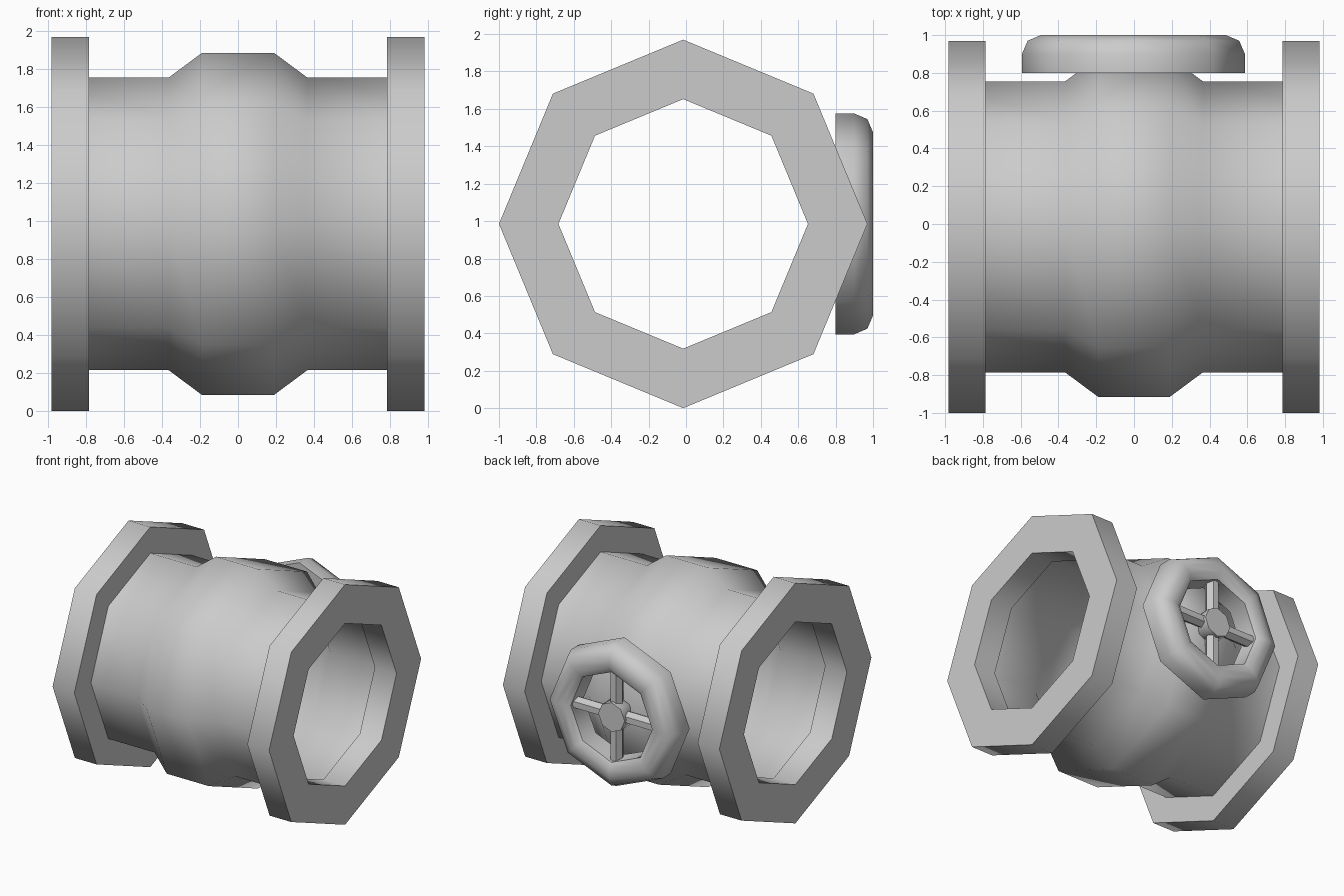
import bpy, bmesh, math
from mathutils import Vector

if "Cube" in bpy.data.objects:
    bpy.data.objects.remove(bpy.data.objects["Cube"])

CY, CZ = -0.015, 0.985      # pipe axis
SIDES = 8


def finish(name, bm):
    bmesh.ops.recalc_face_normals(bm, faces=bm.faces[:])
    me = bpy.data.meshes.new(name)
    bm.to_mesh(me)
    bm.free()
    ob = bpy.data.objects.new(name, me)
    bpy.context.collection.objects.link(ob)
    bpy.ops.object.select_all(action='DESELECT')
    ob.select_set(True)
    bpy.context.view_layer.objects.active = ob
    bpy.ops.object.shade_smooth_by_angle(angle=math.radians(50))
    return ob


def lathe(name, profile, axis, center, closed=True):
    """Spin a list of (position along axis, radius) into an eight-sided solid."""
    bm = bmesh.new()
    rings = []
    for a, r in profile:
        ring = []
        for i in range(SIDES):
            t = 2 * math.pi * i / SIDES
            c, s = r * math.cos(t), r * math.sin(t)
            p = Vector((a, c, s)) if axis == 'X' else Vector((c, a, s))
            ring.append(bm.verts.new(p + Vector(center)))
        rings.append(ring)
    n = len(rings)
    for k in range(n if closed else n - 1):
        r0, r1 = rings[k], rings[(k + 1) % n]
        for i in range(SIDES):
            j = (i + 1) % SIDES
            bm.faces.new((r0[i], r0[j], r1[j], r1[i]))
    if not closed:
        bm.faces.new(rings[0])
        bm.faces.new(rings[-1])
    return finish(name, bm)


pipe_center = (0, CY, CZ)

# Pipe with the bulged middle, hollow all the way through
outer = [(-0.79, 0.77), (-0.365, 0.77), (-0.19, 0.9)]
inner = [(-0.79, 0.69), (-0.365, 0.69), (-0.19, 0.82)]
mirror = lambda pts: [(-a, r) for a, r in reversed(pts)]
lathe("valve_body", outer + mirror(outer) + inner_rev if (inner_rev := None) else
      outer + mirror(outer) + [(-a, r) for a, r in inner] + list(reversed(inner)),
      'X', pipe_center)

# End flanges
for side, s in (("left", -1), ("right", 1)):
    lathe(side + "_flange",
          [(s * 0.785, 0.667), (s * 0.785, 0.985), (s * 0.982, 0.985), (s * 0.982, 0.667)],
          'X', pipe_center)

# Handwheel on the back: rim, hub, spokes
wheel_center = (-0.003, 0, CZ)
lathe("handwheel_rim",
      [(0.80, 0.59), (0.90, 0.59), (0.97, 0.56), (1.0, 0.49),
       (1.0, 0.42), (0.97, 0.37), (0.80, 0.37)], 'Y', wheel_center)
lathe("handwheel_hub",
      [(0.78, 0.06), (0.86, 0.12), (0.97, 0.12)], 'Y', wheel_center, closed=False)

bm = bmesh.new()
for q in range(4):
    t = q * math.pi / 2
    d = Vector((math.cos(t), 0, math.sin(t)))
    side = Vector((-math.sin(t), 0, math.cos(t)))
    rings = []
    for dist in (0.08, 0.39):
        c = Vector((wheel_center[0], 0.9, CZ)) + d * dist
        rings.append([bm.verts.new(c + side * 0.05 * math.cos(k * math.pi / 3)
                                   + Vector((0, 0.055 * math.sin(k * math.pi / 3), 0)))
                      for k in range(6)])
    for k in range(6):
        j = (k + 1) % 6
        bm.faces.new((rings[0][k], rings[0][j], rings[1][j], rings[1][k]))
    for r in rings:
        bm.faces.new(r)
finish("handwheel_spokes", bm)
